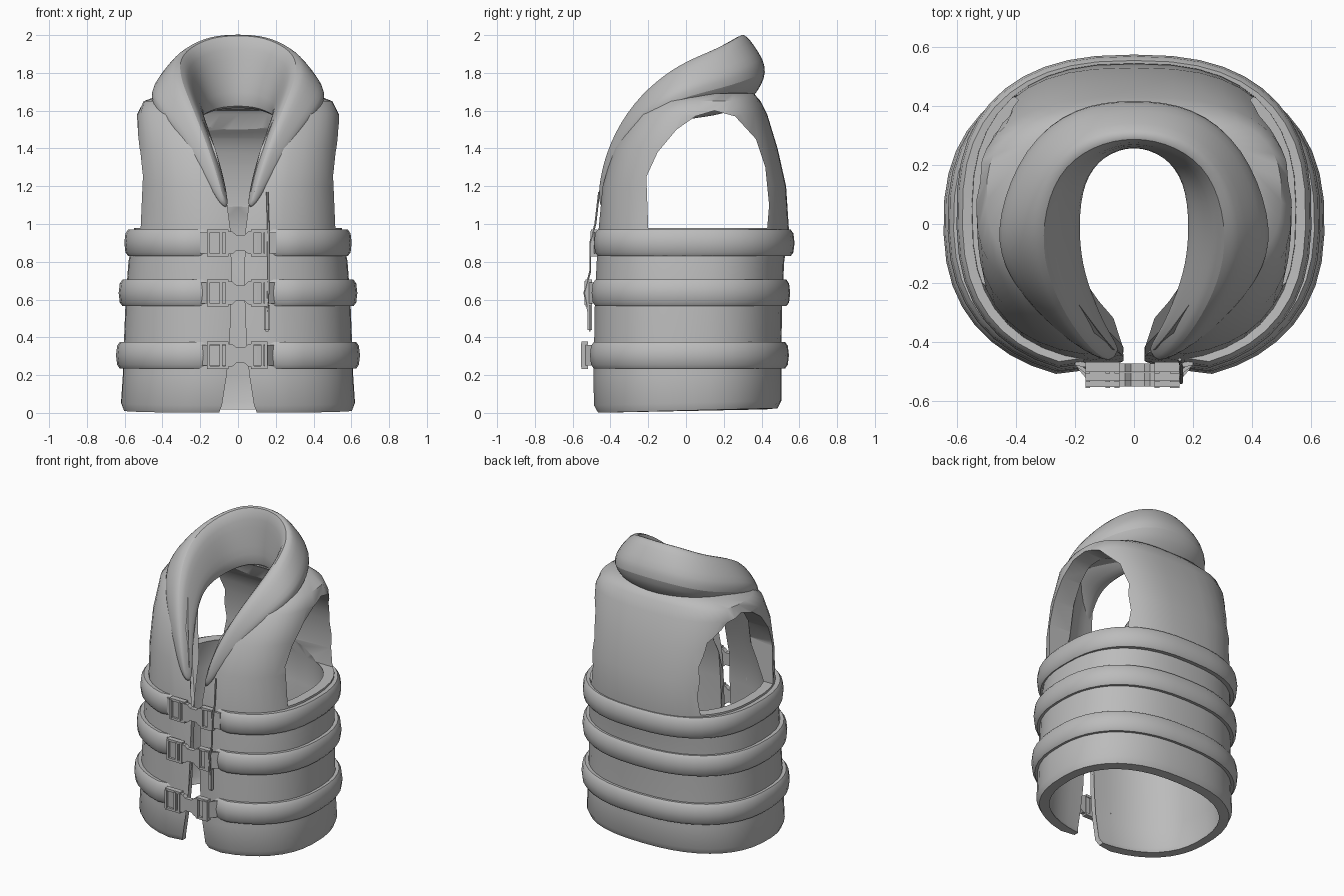
import bpy, bmesh
from math import sin, cos, pi, asin, radians
from mathutils import Vector, Matrix

if "Cube" in bpy.data.objects:
    bpy.data.objects.remove(bpy.data.objects["Cube"])

grey = bpy.data.materials.new("plain_grey")
grey.use_nodes = True
GREY = (0.5, 0.5, 0.5, 1)
grey.diffuse_color = GREY
grey.node_tree.nodes["Principled BSDF"].inputs["Base Color"].default_value = GREY


def make(name, bm, angle=40):
    bmesh.ops.recalc_face_normals(bm, faces=bm.faces)
    mesh = bpy.data.meshes.new(name)
    bm.to_mesh(mesh)
    bm.free()
    mesh.materials.append(grey)
    ob = bpy.data.objects.new(name, mesh)
    bpy.context.collection.objects.link(ob)
    finish(ob, angle)
    return ob


def finish(ob, angle=40):
    bpy.ops.object.select_all(action='DESELECT')
    bpy.context.view_layer.objects.active = ob
    ob.select_set(True)
    bpy.ops.object.shade_smooth_by_angle(angle=radians(angle))


def apply_modifiers(ob):
    bpy.context.view_layer.objects.active = ob
    for mod in list(ob.modifiers):
        bpy.ops.object.modifier_apply(modifier=mod.name)


def loft(bm, rings):
    """Skin closed rings of points, capping both ends."""
    loops = [[bm.verts.new(p) for p in ring] for ring in rings]
    n = len(loops[0])
    for a, b in zip(loops, loops[1:]):
        for i in range(n):
            bm.faces.new((a[i], a[(i + 1) % n], b[(i + 1) % n], b[i]))
    bm.faces.new(loops[0])
    bm.faces.new(loops[-1])


# Body rows: height, half width, front y, back y, half of the front opening
ROWS = [(0, .605, -.48, .485, .10), (.04, .62, -.5, .505, .085),
        (.2, .61, -.5, .505, .06), (.35, .605, -.495, .505, .045),
        (.6, .595, -.49, .51, .035), (.8, .58, -.48, .52, .035),
        (.97, .55, -.47, .545, .04), (1.2, .54, -.45, .53, .07),
        (1.4, .54, -.395, .485, .12), (1.58, .535, -.29, .43, .2),
        (1.65, .5, -.2, .395, .28), (1.69, .4, -.12, .36, .33),
        (1.7, .25, -.05, .3, .24)]


def row_at(z):
    for a, b in zip(ROWS, ROWS[1:]):
        if a[0] <= z <= b[0]:
            f = (z - a[0]) / (b[0] - a[0])
            return [p + (q - p) * f for p, q in zip(a, b)]


def outline(row, gap, grow=0, count=40):
    """Open body outline from the right front edge round to the left one."""
    z, w, front, back, _ = row
    power = .84 - .1 * min(1, max(0, (z - .7) / .5))     # boxier chest, rounder waist
    w, front, back = w + grow, front - grow, back + grow
    start = asin(min(.99, gap / w) ** (1 / power))
    mid, deep = (front + back) / 2, (back - front) / 2
    pts = []
    for i in range(count + 1):
        t = start + (2 * pi - 2 * start) * i / count
        s, c = sin(t), cos(t)
        x = w * abs(s) ** power * (-1 if s > 0 else 1)
        y = mid - deep * abs(c) ** power * (1 if c > 0 else -1)
        pts.append((x, y))
    return pts


# Padded body shell: outer skin going up, inner skin coming back down
layers = []
for row in ROWS:
    pts = outline(row, row[4])
    for end in (0, -1):                      # round the front edges
        pts[end] = (pts[end][0], pts[end][1] + .025)
    layers.append([(x, y, row[0] + .025 * (y + .5) * (row[0] < .1)) for x, y in pts])
for row in reversed(ROWS):
    z = row[0]
    thick, drop = (.06 if z < 1 else .13), 0
    if z > 1.6:
        thick, drop = (.11, .05) if z < 1.68 else (.02, .09)
    layers.append([(x, y, z - drop + .02 * (z < .1) * (y + .5))
                   for x, y in outline(row, row[4], -thick)])
bm = bmesh.new()
loft(bm, [[layer[i] for layer in layers] for i in range(len(layers[0]))])
body = make("vest_body", bm)

# Arm openings cut straight through both sides
ARCH = [(-.2, .98), (-.21, 1.25), (-.15, 1.38), (-.05, 1.5), (.05, 1.57), (.15, 1.6),
        (.26, 1.57), (.37, 1.45), (.42, 1.3), (.44, 1.1), (.43, .98)]
bm = bmesh.new()
loft(bm, [[(x, y, z) for y, z in ARCH] for x in (-1, 1)])
cutter = make("arm_opening_cutter", bm)
cutter.hide_render = True
cut = body.modifiers.new("arm_openings", 'BOOLEAN')
cut.object = cutter
cut.solver = 'EXACT'
apply_modifiers(body)
bpy.data.objects.remove(cutter)
finish(body)

# Rolled collar: outer edge, crest and inner edge, from the back to the front tip
COLLAR = [((0, .44, 1.81), (0, .29, 2.03), (0, .27, 1.6)),
          ((.21, .42, 1.80), (.14, .26, 2.02), (.1, .23, 1.59)),
          ((.39, .28, 1.74), (.26, .17, 1.96), (.16, .14, 1.56)),
          ((.49, .02, 1.68), (.31, 0, 1.89), (.17, 0, 1.55)),
          ((.47, -.14, 1.62), (.3, -.16, 1.78), (.16, -.13, 1.52)),
          ((.36, -.28, 1.51), (.23, -.32, 1.61), (.12, -.26, 1.41)),
          ((.22, -.40, 1.32), (.14, -.44, 1.37), (.07, -.37, 1.26)),
          ((.1, -.46, 1.1), (.07, -.475, 1.12), (.035, -.43, 1.05))]


def collar_ring(station, side):
    o, t, i = (Vector(p) for p in station)
    under = (o + i) / 2 - Vector((0, 0, .03))
    ring = [o, o * .55 + t * .55 - (o + t + i) * .1 / 3, t, (t + i) / 2, i, under]
    mid = sum(ring, Vector()) / len(ring)
    return [Vector((side * p.x, p.y, p.z)) for p in (mid + (q - mid) * 1.13 for q in ring)]


bm = bmesh.new()
loft(bm, [collar_ring(s, -1) for s in reversed(COLLAR[1:])] +
         [collar_ring(s, 1) for s in COLLAR])
collar = make("collar", bm, 60)
collar.modifiers.new("rounding", 'SUBSURF').levels = 2
apply_modifiers(collar)
finish(collar, 60)

# Puffy belts round the body
SECTION = [(-.03, -.065), (.02, -.07), (.034, -.05), (.04, 0), (.034, .05), (.02, .07), (-.03, .065)]
BELTS = {"upper": (.9, -.485), "middle": (.635, -.515), "lower": (.305, -.535)}
for name, (z, y) in BELTS.items():
    rings = [outline(row_at(z), .17, grow) for grow, _ in SECTION]
    for ring in rings:                       # tuck the ends in towards the buckle
        for end in (0, -1):
            ring[end] = (ring[end][0], ring[end][1] + .03)
    bm = bmesh.new()
    loft(bm, [[(*ring[i], z + dz) for ring, (_, dz) in zip(rings, SECTION)]
              for i in range(len(rings[0]))])
    make(name + "_belt", bm)


def box(bm, x0, x1, y, z, depth, height):
    m = Matrix.Translation(((x0 + x1) / 2, y, z)) @ Matrix.Diagonal((x1 - x0, depth, height, 1))
    bmesh.ops.create_cube(bm, size=1, matrix=m)


# Side release buckles with webbing ends
WAIST = [(-.06, .06), (-.03, .06), (-.01, .042), (.035, .042), (.055, .06), (.085, .06)]
for name, (z, y) in BELTS.items():
    bm = bmesh.new()
    for x0, x1 in ((-.165, -.05), (.07, .155)):
        for dz in (-.064, .064):
            box(bm, x0, x1, y, z + dz, .035, .016)
        for x in (x0, (x0 + x1) / 2 + .01, x1 - .016):
            box(bm, x, x + .016, y - .004, z, .035, .126)
        box(bm, x0, x1, y + .004, z, .014, .11)
    shape = WAIST + [(x, -h) for x, h in reversed(WAIST)]
    loft(bm, [[(x, y + dy, z + h) for x, h in shape] for dy in (-.017, .012)])
    make(name + "_buckle", bm, 30)
    bm = bmesh.new()
    for side in (-1, 1):
        loft(bm, [[(side * x, yy + dy, z + dz) for dy, dz in
                   ((-.008, -.055), (-.008, .055), (.008, .055), (.008, -.055))]
                  for x, yy in ((.1, y), (.15, y + .005), (.2, -.472))])
    make(name + "_webbing", bm, 30)

# Pull cord with its end tab
bm = bmesh.new()
CORD = [(.155, -.46, 1.17), (.16, -.48, 1), (.16, -.507, .9), (.16, -.507, .75),
        (.16, -.538, .635), (.152, -.51, .5)]
loft(bm, [[(x + .006 * cos(a * pi / 3), y + .006 * sin(a * pi / 3), z) for a in range(6)]
          for x, y, z in CORD])
make("pull_cord", bm)
bm = bmesh.new()
box(bm, .137, .17, -.51, .505, .025, .15)
bmesh.ops.bevel(bm, geom=bm.edges[:], offset=.008, segments=2, affect='EDGES')
make("cord_tab", bm)
